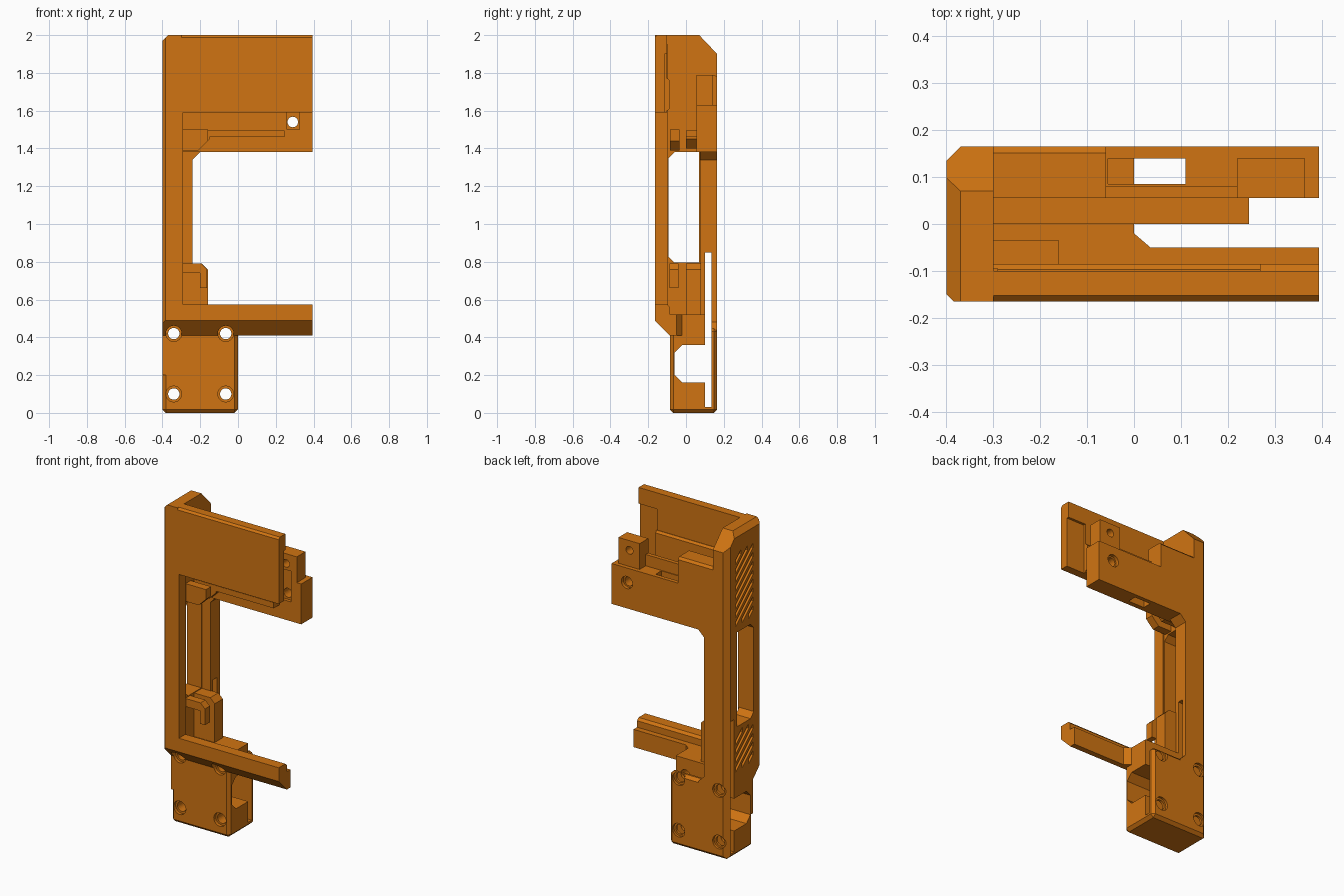
import bpy, bmesh, math

if "Cube" in bpy.data.objects:
    bpy.data.objects.remove(bpy.data.objects["Cube"])

orange = bpy.data.materials.new("orange_plastic")
orange.diffuse_color = (0.63, 0.175, 0.006, 1)
orange.use_nodes = True
orange.node_tree.nodes["Principled BSDF"].inputs["Base Color"].default_value = orange.diffuse_color


def prism(axis, a, b, outline, bevel=0.0):
    """Extrude a 2D outline from a to b along an axis."""
    bm = bmesh.new()
    k = 'xyz'.index(axis)

    def ring(t):
        return [bm.verts.new([*p[:k], t, *p[k:]]) for p in outline]
    lo, hi = ring(a), ring(b)
    bm.faces.new(lo)
    bm.faces.new(hi)
    for i in range(len(lo)):
        bm.faces.new((lo[i - 1], lo[i], hi[i], hi[i - 1]))
    bmesh.ops.recalc_face_normals(bm, faces=bm.faces)
    if bevel:
        bmesh.ops.bevel(bm, geom=bm.edges[:], offset=bevel, segments=1, affect='EDGES')
    me = bpy.data.meshes.new("part")
    bm.to_mesh(me)
    bm.free()
    me.materials.append(orange)
    ob = bpy.data.objects.new("part", me)
    bpy.context.collection.objects.link(ob)
    return ob


def rect(u0, u1, v0, v1, cut=0.0, corners=(0, 1, 2, 3)):
    """Rectangle outline with chosen corners cut off, counted from bottom left, anticlockwise."""
    pts = []
    for i, (u, v) in enumerate(((u0, v0), (u1, v0), (u1, v1), (u0, v1))):
        if cut and i in corners:
            su, sv = (1 if u == u0 else -1) * cut, (1 if v == v0 else -1) * cut
            ends = [(u, v + sv), (u + su, v)]
            pts += ends if i % 2 == 0 else ends[::-1]
        else:
            pts.append((u, v))
    return pts


def combine(other, op):
    m = frame.modifiers.new(op, 'BOOLEAN')
    m.operation, m.solver, m.object = op, 'EXACT', other
    bpy.context.view_layer.objects.active = frame
    bpy.ops.object.modifier_apply(modifier=m.name)
    bpy.data.objects.remove(other)


def add(*args):
    combine(prism(*args), 'UNION')


def cut(*args):
    combine(prism(*args), 'DIFFERENCE')


def bore(x, z, r, y0, y1):
    cut('y', y0, y1, [(x + r * math.cos(i * math.pi / 12), z + r * math.sin(i * math.pi / 12))
                      for i in range(24)])


LEFT, RIGHT, FRONT, BACK, TOP, INNER = -0.4, 0.395, -0.165, 0.165, 2.0, -0.35

# Side wall with sloped top rear and sloped lower front
frame = prism('x', LEFT, -0.3, [(FRONT, 0.49), (-0.085, 0.41), (-0.085, 0.2), (BACK, 0.2),
                                (BACK, 1.9), (0.07, TOP), (FRONT, TOP)])
frame.name = "frame"

# Front panel, column and lower rail
add('x', LEFT, RIGHT, rect(FRONT, -0.1, 1.59, TOP, 0.012, [3]))
add('x', LEFT, RIGHT, rect(-0.12, -0.085, 1.6, 1.77, 0.012, [1, 2]))
add('y', FRONT, -0.095, rect(LEFT, -0.29, 0.5, 1.95))
add('x', LEFT, RIGHT, [(FRONT, 0.49), (-0.085, 0.41), (-0.05, 0.41), (-0.05, 0.52),
                       (-0.085, 0.52), (-0.085, 0.56), (-0.1, 0.575), (FRONT, 0.575)])

# Back column, upper back wall and raised corner block
add('y', 0.075, BACK, rect(LEFT, -0.24, 0.3, 1.75))
add('y', 0.075, BACK, [(-0.3, 1.28), (-0.2, 1.38), (-0.2, 1.5), (-0.3, 1.5)])
add('y', 0.075, BACK, [(-0.3, 0.54), (-0.2, 0.44), (-0.2, 0.4), (-0.3, 0.4)])
add('y', 0.055, BACK, rect(INNER, RIGHT, 1.38, 1.63))
add('x', INNER, -0.06, rect(0.055, BACK, 1.5, 1.79, 0.014, [2]))

# Inner lip and screw tab
add('y', 0.055, 0.08, rect(-0.1, 0.26, 1.5, 1.7))
add('y', 0.055, 0.14, rect(0.22, 0.365, 1.5, 1.79))

# Inner ledge, seats and clip
add('y', 0.0, 0.07, rect(INNER, 0.245, 1.46, 1.495))
add('y', 0.0, 0.07, rect(INNER, -0.15, 1.4, 1.48, 0.05, [1]))
add('y', -0.085, -0.035, rect(INNER, -0.16, 1.39, 1.5, 0.05, [1]))
add('y', 0.0, 0.08, rect(INNER, -0.16, 0.4, 0.79, 0.03, [2]))
add('y', -0.088, -0.04, rect(INNER, -0.165, 0.74, 0.79, 0.03, [2]))
add('y', -0.088, -0.04, rect(-0.2, -0.165, 0.66, 0.75))

# Foot and the step that joins it to the rail
add('z', 0.0, 0.45, rect(LEFT, 0.0, -0.085, BACK), 0.018)
add('z', 0.41, 0.52, [(INNER, -0.07), (0.035, -0.07), (0.035, -0.05), (0, -0.02), (0, 0.1), (INNER, 0.1)])

# Side window, cable slot and foot opening
cut('x', -0.5, -0.241, rect(-0.092, 0.07, 0.795, 1.38, 0.032, [0, 3]))
cut('x', -0.5, 0.1, rect(0.1, 0.135, 0.03, 0.85))
cut('x', -0.5, 0.1, rect(-0.06, 0.11, 0.16, 0.36, 0.04, [0, 3]))

# Slots in the upper wall, tab and front panel
cut('y', 0.085, 0.14, rect(-0.055, 0.11, 1.55, 1.72))
cut('y', 0.085, 0.14, rect(0.0, 0.11, 1.3, 1.6))
cut('y', 0.04, 0.075, rect(0.26, 0.325, 1.5, 1.69))
cut('y', -0.115, -0.05, rect(0.27, 0.45, 1.55, 1.9))

# Chamfers on the outer side edges
cut('z', -0.1, 2.1, [(-0.42, 0.115), (-0.345, 0.19), (-0.42, 0.19)])
cut('z', 0.4, 2.1, [(-0.42, -0.13), (-0.365, -0.185), (-0.42, -0.185)])
cut('y', -0.3, 0.3, [(-0.42, 1.95), (-0.35, 2.02), (-0.42, 2.02)])

# Upper screw holes
bore(0.29, 1.54, 0.028, 0, 0.3)
bore(0.29, 1.73, 0.024, 0, 0.3)
bore(0.29, 1.54, 0.038, 0.145, 0.3)

# Foot screw holes, recessed at both ends
for x in (-0.34, -0.065):
    for z in (0.1, 0.42):
        bore(x, z, 0.03, -0.3, 0.3)
        bore(x, z, 0.042, -0.3, -0.065)
        bore(x, z, 0.042, 0.15, 0.3)

# Diagonal grip grooves on the side wall
rise, width = 0.15, 0.028
for low, high in ((0.52, 0.77), (1.42, 1.88)):
    z = low - 0.11
    while z < high - 0.04:
        t0 = max(0, (low - z) / rise)
        t1 = min(1, (high - width - z) / rise)
        if t1 - t0 > 0.15:
            a, b = [(0.085 - 0.17 * t, z + rise * t) for t in (t0, t1)]
            cut('x', -0.45, -0.385, [a, b, (b[0], b[1] + width), (a[0], a[1] + width)])
        z += 0.055
